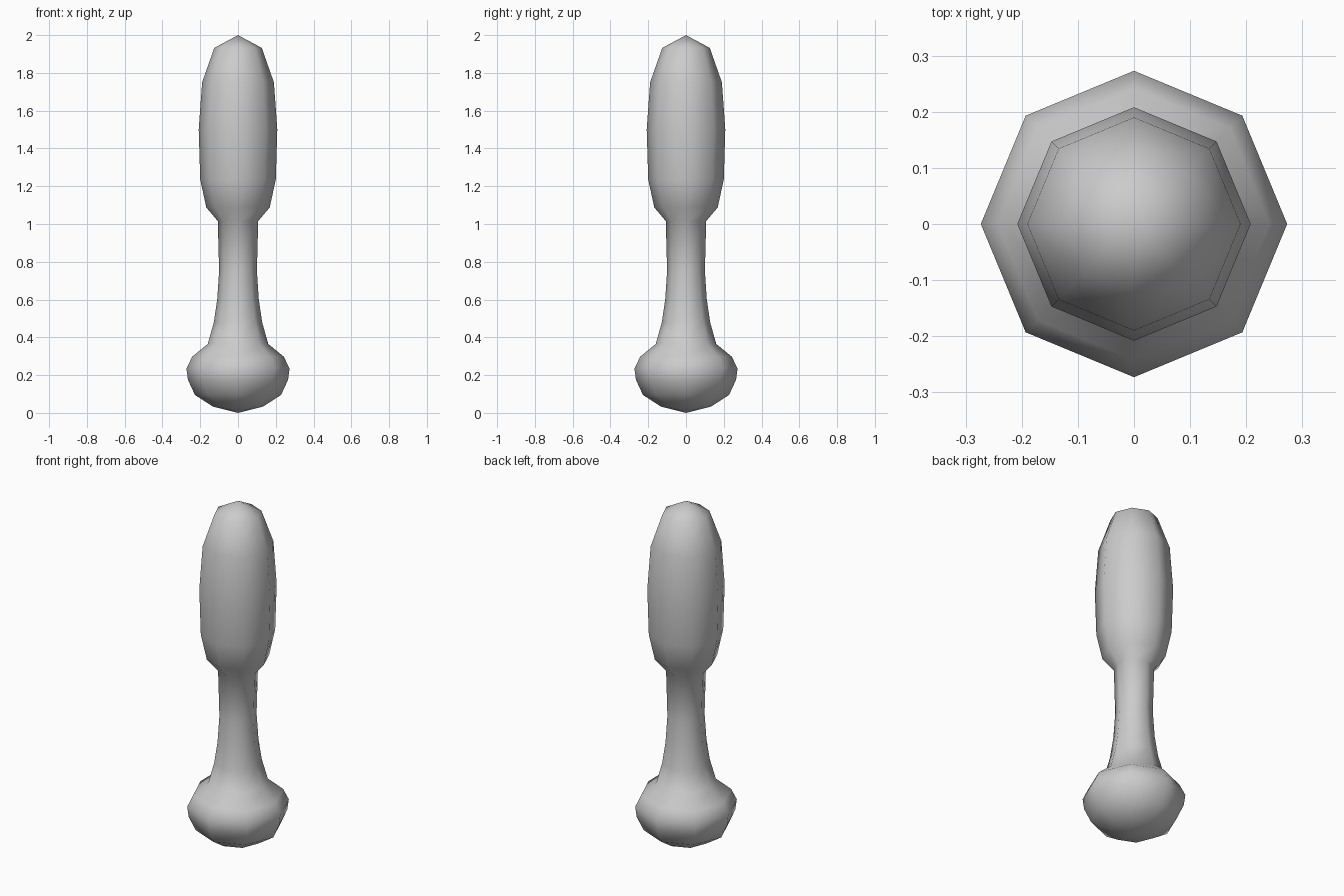
import bpy, bmesh, math

if "Cube" in bpy.data.objects:
    bpy.data.objects.remove(bpy.data.objects["Cube"])

# Half profile (radius, height) of the turned body, bottom tip to top tip
PROFILE = [(0, 0), (0.132, 0.033), (0.228, 0.095), (0.265, 0.175), (0.273, 0.235),
           (0.242, 0.298), (0.16, 0.365), (0.128, 0.48), (0.11, 0.6), (0.1, 0.75),
           (0.107, 1.015), (0.168, 1.088), (0.2, 1.235), (0.208, 1.5),
           (0.19, 1.75), (0.126, 1.932), (0, 2)]
SIDES = 8


def lathe(name, profile, sides):
    bm = bmesh.new()
    verts = [bm.verts.new((r, 0, z)) for r, z in profile]
    edges = [bm.edges.new(pair) for pair in zip(verts, verts[1:])]
    bmesh.ops.spin(bm, geom=verts + edges, cent=(0, 0, 0), axis=(0, 0, 1),
                   angle=math.tau, steps=sides)
    bmesh.ops.remove_doubles(bm, verts=bm.verts, dist=0.0005)
    bmesh.ops.recalc_face_normals(bm, faces=bm.faces)
    mesh = bpy.data.meshes.new(name)
    bm.to_mesh(mesh)
    bm.free()
    mesh.shade_smooth()
    obj = bpy.data.objects.new(name, mesh)
    bpy.context.collection.objects.link(obj)
    return obj


# Rounded knob, narrow neck and long grip in one turned piece
lathe("turned_handle", PROFILE, SIDES)
